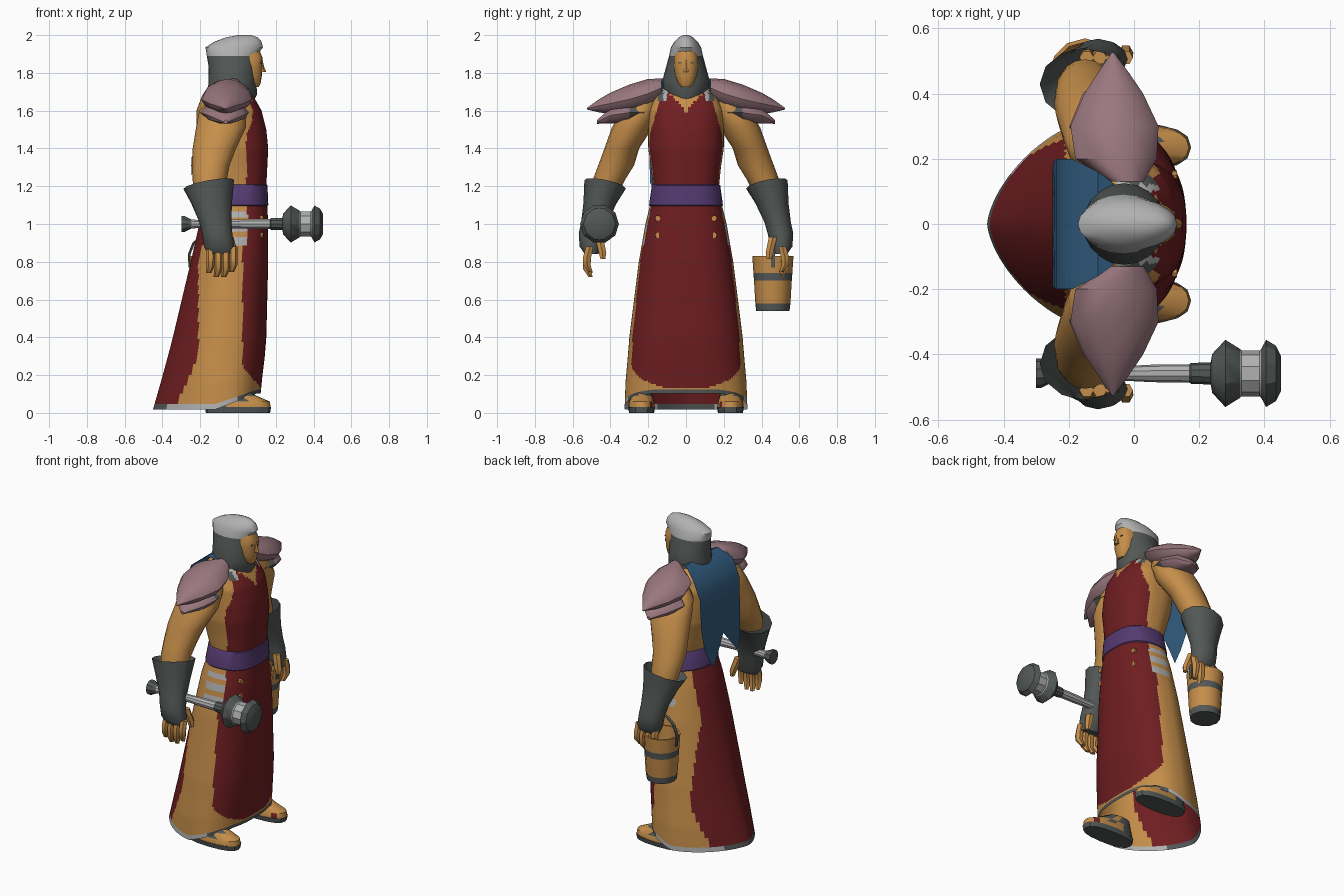
import bpy, bmesh, math
from mathutils import Vector

if "Cube" in bpy.data.objects:
    bpy.data.objects.remove(bpy.data.objects["Cube"])

COLOURS = {
    "tan": (0.56, 0.27, 0.068), "dark_red": (0.158, 0.013, 0.015),
    "dark_grey": (0.085, 0.098, 0.094), "light_grey": (0.44, 0.44, 0.44),
    "dusty_pink": (0.32, 0.185, 0.21), "blue": (0.032, 0.11, 0.22),
    "purple": (0.088, 0.043, 0.165),
}
NAMES = list(COLOURS)
MATS = []
for key, rgb in COLOURS.items():
    m = bpy.data.materials.new(key)
    m.diffuse_color = (*rgb, 1)
    m.use_nodes = True
    m.node_tree.nodes["Principled BSDF"].inputs["Base Color"].default_value = m.diffuse_color
    MATS.append(m)


def skin(name, rings, mat, caps=(True, True), closed=True, angle=38):
    """Join rings of points into a surface; mat is a colour or a rule on face centres."""
    bm = bmesh.new()
    vs = [[bm.verts.new(p) for p in r] for r in rings]
    n = len(rings[0])
    for a, b in zip(vs, vs[1:]):
        for i in range(n if closed else n - 1):
            j = (i + 1) % n
            bm.faces.new((a[i], a[j], b[j], b[i]))
    if caps[0]:
        bm.faces.new(vs[0])
    if caps[1]:
        bm.faces.new(vs[-1])
    bmesh.ops.recalc_face_normals(bm, faces=bm.faces[:])
    for f in bm.faces:
        key = mat if isinstance(mat, str) else mat(*f.calc_center_median())
        f.material_index = NAMES.index(key)
    me = bpy.data.meshes.new(name)
    bm.to_mesh(me)
    bm.free()
    for m in MATS:
        me.materials.append(m)
    ob = bpy.data.objects.new(name, me)
    bpy.context.collection.objects.link(ob)
    bpy.ops.object.select_all(action='DESELECT')
    ob.select_set(True)
    bpy.context.view_layer.objects.active = ob
    bpy.ops.object.shade_smooth_by_angle(angle=math.radians(angle))
    return ob


def power(v, p):
    return math.copysign(abs(v) ** p, v)


def loft(name, rows, mat, n=12, axis='z', side=1, p=1.0, tilt=(0, 0), **kw):
    """rows: x, y, z, radius u, radius v; tilt slopes the last row."""
    rings = []
    for k, (x, y, z, ru, rv) in enumerate(rows):
        ring = []
        for i in range(n):
            a = 2 * math.pi * i / n
            u, v = ru * power(math.cos(a), p), rv * power(math.sin(a), p)
            off = {'z': (u, v, 0), 'y': (u, 0, v), 'x': (0, u, v)}[axis]
            q = Vector((x, y, z)) + Vector(off)
            if k == len(rows) - 1:
                q.z += tilt[0] * u + tilt[1] * v
            ring.append((q.x, q.y * side, q.z))
        rings.append(ring)
    return skin(name, rings, mat, **kw)


# Robe and torso profile: z, front x, back x, half width, widest x, back power
BODY = [(0, .12, -.45, .325, -.1, 1.2), (.15, .13, -.41, .32, -.1, 1.2),
        (.4, .15, -.345, .3, -.08, 1.15), (.8, .16, -.25, .25, -.05, 1.05),
        (1.0, .16, -.205, .215, -.03, 1), (1.1, .155, -.17, .19, -.02, .9),
        (1.2, .15, -.15, .175, -.01, .9), (1.3, .155, -.18, .185, -.02, .9),
        (1.4, .16, -.21, .2, -.03, .9), (1.5, .15, -.22, .2, -.04, .9),
        (1.6, .125, -.22, .2, -.05, .9), (1.68, .08, -.19, .17, -.06, .9),
        (1.74, .03, -.15, .09, -.06, 1)]


def hem_height(x):
    """The hem lifts over the feet."""
    return .018 + .085 * min(1, max(0, (x + .12) / .22))


def body_ring(z, n=112, grow=0.0):
    for a, b in zip(BODY, BODY[1:]):
        if z <= b[0] + 1e-6:
            break
    t = (z - a[0]) / (b[0] - a[0])
    _, xf, xb, w, xc, pb = (u + (v - u) * t for u, v in zip(a, b))
    ring = []
    for i in range(n):
        ang = 2 * math.pi * (i + .5) / n
        c, s = math.cos(ang), math.sin(ang)
        x = xc + (xf + grow - xc) * c ** .8 if c > 0 else xc - (xc - xb + grow) * (-c) ** pb
        # the back of the skirt comes to a soft ridge
        y = (w + grow) * power(s, .8 if c > 0 else 1 + .3 * max(0, 1 - z / 1.1))
        hem = hem_height(x)
        ring.append((x, y, z if z > .3 else hem + z * (.3 - hem) / .3))
    return ring


def robe_colour(x, y, z):
    hem = hem_height(x)
    if z < hem + .022:
        return "dark_grey" if x > .0 or x < -.38 else "light_grey"
    if z < 1.1:
        if abs(y) > .14 and -.08 < x < .05 and z > .89:
            return "light_grey" if (z - .89) % .07 < .042 else "tan"
        if x > .025 + max(0, .25 - z) * .8 and z > .125:
            return "dark_red"
        if x < -.21 - max(0, .3 - z) * .45 + max(0, z - .8) * .25 and z > hem + .035:
            return "dark_red"
        return "tan"
    if x > -.05 and z > 1.65 and .1 < abs(y) < .15:
        return "light_grey" if abs(y) < .12 else "dark_grey"
    if x > .045 and z < 1.595 + abs(y) * 1.1 and abs(y) < .21 - max(0, z - 1.4) * .27:
        return "dark_red"
    return "tan"


steps = 116
skin("robe", [body_ring(1.74 * i / steps) for i in range(steps + 1)], robe_colour, caps=(False, True))
skin("belt", [body_ring(z, 40, g) for z, g in ((1.095, .001), (1.1, .006), (1.205, .006), (1.21, .001))],
     "purple", caps=(False, False))

# Cape with a torn lower edge
path = [(-.03, 1.735, .1), (-.11, 1.77, .16), (-.19, 1.71, .2), (-.237, 1.6, .2), (-.245, 1.4, .195)]
tear = [(-.19, 1.22), (-.16, 1.15), (-.09, 1.23), (-.02, 1.31), (.03, 1.21), (.07, 1.12), (.12, 1.18), (.17, 1.27)]
cape = [[(x, -w + 2 * w * i / 7, z) for i in range(8)] for x, z, w in path]
cape.append([(-.25, y, z) for y, z in tear])
skin("cape", cape, "blue", caps=(False, False), closed=False)

# Hood, face and features
loft("hood", [(-.03, 0, 1.64, .11, .06), (-.03, 0, 1.69, .132, .115), (-.03, 0, 1.76, .125, .125),
              (-.03, 0, 1.84, .127, .103), (-.033, 0, 1.89, .132, .09), (-.02, 0, 1.935, .152, .08),
              (-.0, 0, 1.965, .125, .062), (.02, 0, 1.988, .085, .038), (.035, 0, 2.0, .035, .015)],
     lambda x, y, z: "light_grey" if z > 1.895 else "dark_grey", n=20)
loft("face", [(.085, 0, 1.725, .025, .025), (.06, 0, 1.745, .06, .045), (.053, 0, 1.79, .074, .06),
              (.05, 0, 1.84, .078, .066), (.05, 0, 1.88, .08, .065), (.035, 0, 1.93, .075, .05)],
     "tan", n=20, p=.85)
loft("nose", [(.128, 0, 1.805, .022, .017), (.125, 0, 1.83, .014, .011), (.122, 0, 1.87, .008, .008)], "tan", n=6)


def foot_colour(x, y, z):
    if .12 < x < .15 and abs(y) < .21 and z > .04:
        return "dark_red"
    return "dark_grey" if x < -.06 or (-.01 < x < .05 and z > .05) else "tan"


# Paired parts; the face looks along +x, so pairs mirror in y
for side, tag in ((1, "left_"), (-1, "right_")):
    loft(tag + "shoulder_pad", [(-.02, .13, 1.72, .05, .05), (-.055, .2, 1.69, .125, .078),
                                (-.06, .3, 1.66, .135, .078), (-.062, .4, 1.638, .09, .057),
                                (-.063, .46, 1.626, .05, .035), (-.065, .525, 1.61, .004, .004)],
         "dusty_pink", n=12, axis='y', side=side, p=1.15)
    loft(tag + "lower_shoulder_pad", [(-.06, .22, 1.59, .1, .04), (-.07, .3, 1.59, .128, .055),
                                      (-.065, .4, 1.575, .092, .045), (-.065, .47, 1.54, .01, .01)],
         lambda x, y, z: "dark_grey" if abs(y) < .28 else "dusty_pink", n=10, axis='y', side=side)
    loft(tag + "arm", [(-.06, .2, 1.67, .08, .06), (-.08, .24, 1.6, .125, .1), (-.09, .285, 1.51, .132, .108),
                       (-.125, .34, 1.4, .115, .092), (-.145, .37, 1.31, .1, .095),
                       (-.15, .41, 1.23, .09, .085), (-.15, .43, 1.17, .08, .075)], "tan", n=16, side=side)
    loft(tag + "gauntlet", [(-.09, .5, .84, .07, .035), (-.1, .505, .88, .08, .058), (-.11, .5, .95, .08, .068),
                            (-.12, .485, 1.01, .085, .07), (-.14, .455, 1.11, .108, .088),
                            (-.155, .428, 1.21, .134, .11)],
         "dark_grey", n=12, side=side, tilt=(.18, .2), caps=(True, False))
    for i in range(4):
        x = -.145 + i * .04
        drop = (.02, 0, .0, .025)[i]
        loft(tag + "finger", [(x - .01, .505, .72 + drop, .014, .013), (x, .525, .76 + drop, .022, .022),
                              (x, .525, .82, .023, .025), (x, .51, .88, .022, .022)], "tan", n=6, side=side)
    loft(tag + "thumb", [(-.02, .44, .815, .015, .015), (-.025, .442, .85, .023, .023),
                         (-.05, .46, .93, .027, .025)], "tan", n=6, side=side)
    # Sandalled feet
    loft(tag + "sole", [(.0, .235, 0, .17, .066), (.0, .235, .03, .175, .072)],
         "dark_grey", n=16, side=side, p=.8)
    loft(tag + "foot", [(.0, .235, .03, .173, .07), (.0, .235, .06, .168, .067), (-.03, .232, .09, .13, .054),
                        (-.06, .225, .13, .08, .05)],
         foot_colour, n=20, side=side, p=.85)
    for z in (.94, 1.03):
        loft(tag + "button", [(.116, .15, z, .014, .016), (.132, .15, z, .014, .016)], "tan", n=8, axis='x', side=side)
    loft(tag + "eye", [(.114, .027, 1.853, .013, .005), (.125, .027, 1.853, .013, .005)],
         "dark_grey", n=6, axis='x', side=side)

# Hammer lying along x in the right hand
HX = [(-.3, .045), (-.285, .045), (-.245, .025), (-.2, .022), (.0, .024), (.06, .027), (.17, .028), (.175, .032),
      (.235, .034), (.24, .06), (.28, .103), (.325, .075), (.33, .07), (.385, .07), (.39, .075), (.405, .103),
      (.435, .085), (.45, .055)]


def hammer_colour(x, y, z):
    if .326 < x < .388 or .0 < x < .172 or -.24 < x < -.05:
        return "light_grey"
    return "dark_grey"


loft("hammer", [(x, -.458, 1.0, r, r) for x, r in HX], hammer_colour, n=10, axis='x', angle=30)

# Bucket hanging from the left hand
BX, BY = -.15, .46
loft("bucket", [(BX, BY, z, r, r) for z, r in ((.54, .088), (.58, .093), (.7, .1), (.74, .103), (.83, .109),
                                               (.83, .097), (.6, .085))],
     lambda x, y, z: "dark_grey" if z < .58 or (.7 < z < .74 and math.hypot(x - BX, y - BY) > .09) else "tan",
     n=12)
for sx in (1, -1):
    loft("bucket_handle", [(BX + sx * r, BY, z, .007, .012) for z, r in
                           ((.77, .105), (.84, .108), (.9, .085), (.94, .04), (.95, 0))], "dark_grey", n=6)
